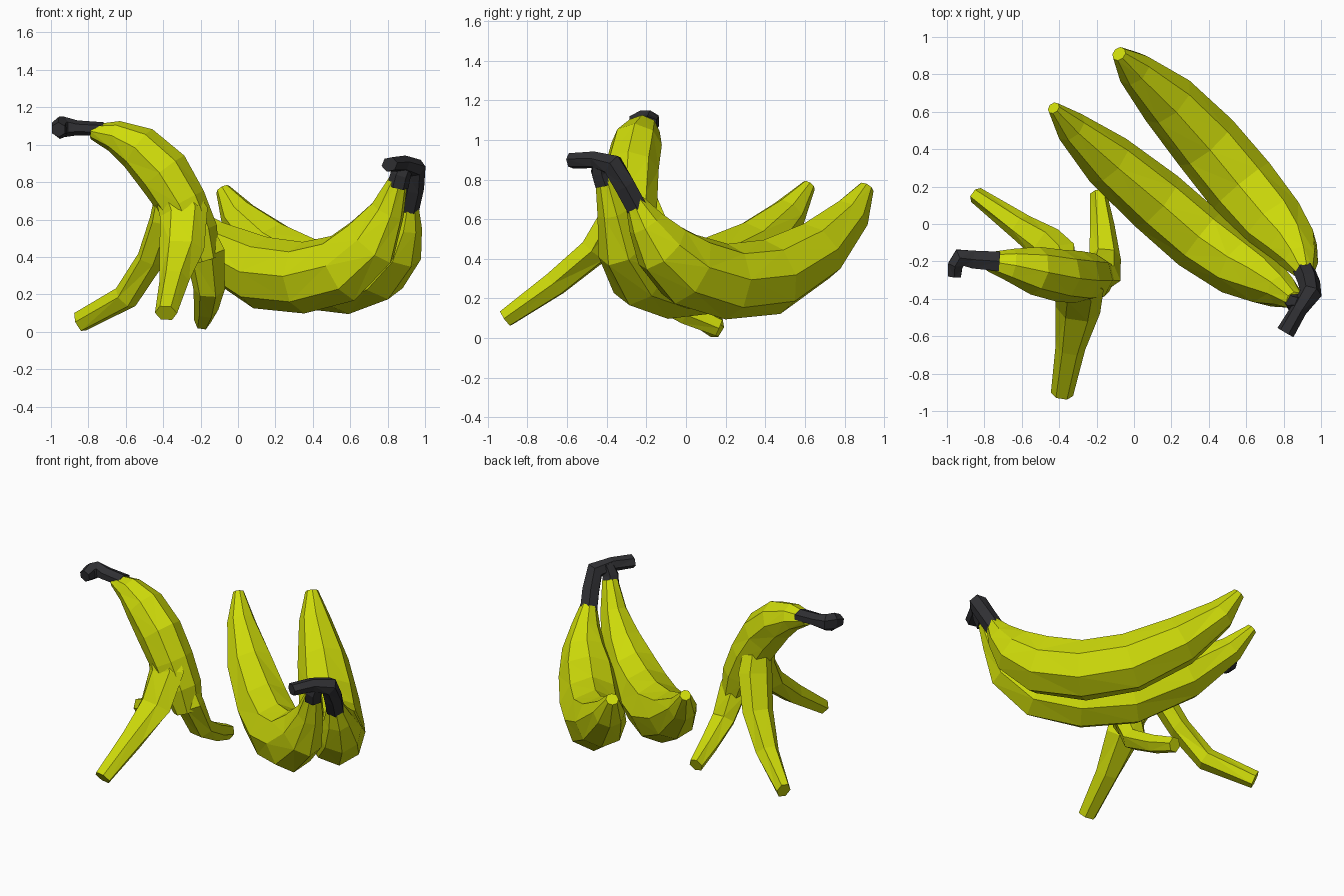
import bpy, bmesh, math, random
from mathutils import Vector

random.seed(4)


def material(name, rgb):
    m = bpy.data.materials.new(name)
    m.diffuse_color = (*rgb, 1)
    return m


PEEL = material("yellow_peel", (0.62, 0.71, 0.003))
DARK = material("dark_stem", (0.03, 0.03, 0.034))


def loft(name, path, mat, side, sides=8, jitter=0.0):
    """Faceted tube along (x, y, z, half_width, [half_depth]) points."""
    pts = [Vector(p[:3]) for p in path]
    bm = bmesh.new()
    rings = []
    side = Vector(side)
    for i, p in enumerate(pts):
        t = Vector()
        if i > 0:
            t += (p - pts[i - 1]).normalized()
        if i < len(pts) - 1:
            t += (pts[i + 1] - p).normalized()
        t.normalize()
        side = (side - t * side.dot(t)).normalized()
        up = t.cross(side)
        w, d = path[i][3], path[i][-1]
        ring = []
        for k in range(sides):
            a = 2 * math.pi * k / sides
            s = 1 + random.uniform(-jitter, jitter)
            ring.append(bm.verts.new(p + side * (w * s * math.cos(a)) + up * (d * s * math.sin(a))))
        rings.append(ring)
    for a, b in zip(rings, rings[1:]):
        for k in range(sides):
            n = (k + 1) % sides
            bm.faces.new((a[k], a[n], b[n], b[k]))
    bm.faces.new(rings[0][::-1])
    bm.faces.new(rings[-1])
    bmesh.ops.triangulate(bm, faces=[f for f in bm.faces if len(f.verts) == 4])
    bmesh.ops.recalc_face_normals(bm, faces=bm.faces)
    me = bpy.data.meshes.new(name)
    bm.to_mesh(me)
    bm.free()
    me.materials.append(mat)
    ob = bpy.data.objects.new(name, me)
    bpy.context.collection.objects.link(ob)
    return ob


# Pair of whole fruits
loft("front_banana", [
    (-0.43, 0.62, 0.77, .035), (-0.34, 0.52, 0.63, .09), (-0.14, 0.34, 0.45, .15),
    (0.12, 0.12, 0.315, .175, .195), (0.35, -0.08, 0.29, .175, .19), (0.56, -0.23, 0.34, .165, .19),
    (0.71, -0.31, 0.48, .13, .17), (0.80, -0.36, 0.65, .085, .10), (0.86, -0.41, 0.82, .05)],
    PEEL, (0.64, 0.77, 0), 8, 0.02)
loft("back_banana", [
    (-0.08, 0.91, 0.76, .04), (0.0, 0.83, 0.62, .10), (0.18, 0.66, 0.44, .16),
    (0.385, 0.435, 0.31, .19), (0.575, 0.205, 0.285, .195), (0.745, 0.0, 0.35, .18, .19),
    (0.85, -0.12, 0.46, .14, .155), (0.895, -0.20, 0.58, .09, .10), (0.915, -0.26, 0.69, .05)],
    PEEL, (0.77, 0.64, 0), 8, 0.02)

# Shared dark stem of the pair
loft("bunch_stem", [
    (0.91, -0.25, 0.66, .06), (0.935, -0.31, 0.77, .06), (0.945, -0.37, 0.875, .06),
    (0.88, -0.46, 0.90, .045), (0.81, -0.58, 0.895, .05, .04)], DARK, (1, 0, 0), 6)
loft("front_banana_stem", [
    (0.855, -0.41, 0.78, .058), (0.87, -0.43, 0.84, .055), (0.90, -0.43, 0.91, .045)],
    DARK, (1, 0, 0), 6)

# Empty skin: upper body and its dark stem
loft("empty_peel_body", [
    (-0.78, -0.20, 1.07, .05, .04), (-0.66, -0.22, 1.045, .09, .085), (-0.53, -0.25, 0.98, .13, .125),
    (-0.40, -0.275, 0.85, .14, .145), (-0.30, -0.285, 0.69, .14, .135),
    (-0.225, -0.285, 0.53, .13, .12), (-0.18, -0.28, 0.38, .10, .085)],
    PEEL, (0, 1, 0), 8, 0.015)
loft("empty_peel_stem", [
    (-0.72, -0.20, 1.085, .035, .06), (-0.86, -0.19, 1.09, .04, .055), (-0.93, -0.18, 1.095, .055),
    (-0.955, -0.22, 1.09, .06, .045), (-0.96, -0.28, 1.08, .04)], DARK, (0, 0, 1), 6)

# Three flaps the skin stands on
flaps = {
    "left_peel_flap": ([
        (-0.37, -0.25, 0.80, .08, .05), (-0.39, -0.19, 0.60, .11, .07),
        (-0.465, -0.11, 0.39, .10, .065), (-0.60, -0.02, 0.185, .075, .07),
        (-0.845, 0.155, 0.053, .045, .06)], (0.6, 0.8, 0)),
    "front_peel_flap": ([
        (-0.38, -0.30, 0.84, .09, .05), (-0.29, -0.355, 0.64, .13, .07),
        (-0.30, -0.46, 0.44, .12, .08), (-0.34, -0.66, 0.275, .08, .07),
        (-0.385, -0.91, 0.10, .06, .05)], (1, 0, 0)),
    "back_peel_flap": ([
        (-0.27, -0.27, 0.64, .09, .05), (-0.175, -0.27, 0.42, .11, .08),
        (-0.155, -0.18, 0.23, .085, .07), (-0.17, 0.0, 0.125, .065, .06),
        (-0.19, 0.165, 0.055, .045, .05)], (0.9, -0.3, 0)),
}
for name, (path, side) in flaps.items():
    loft(name, path, PEEL, side, 6)
